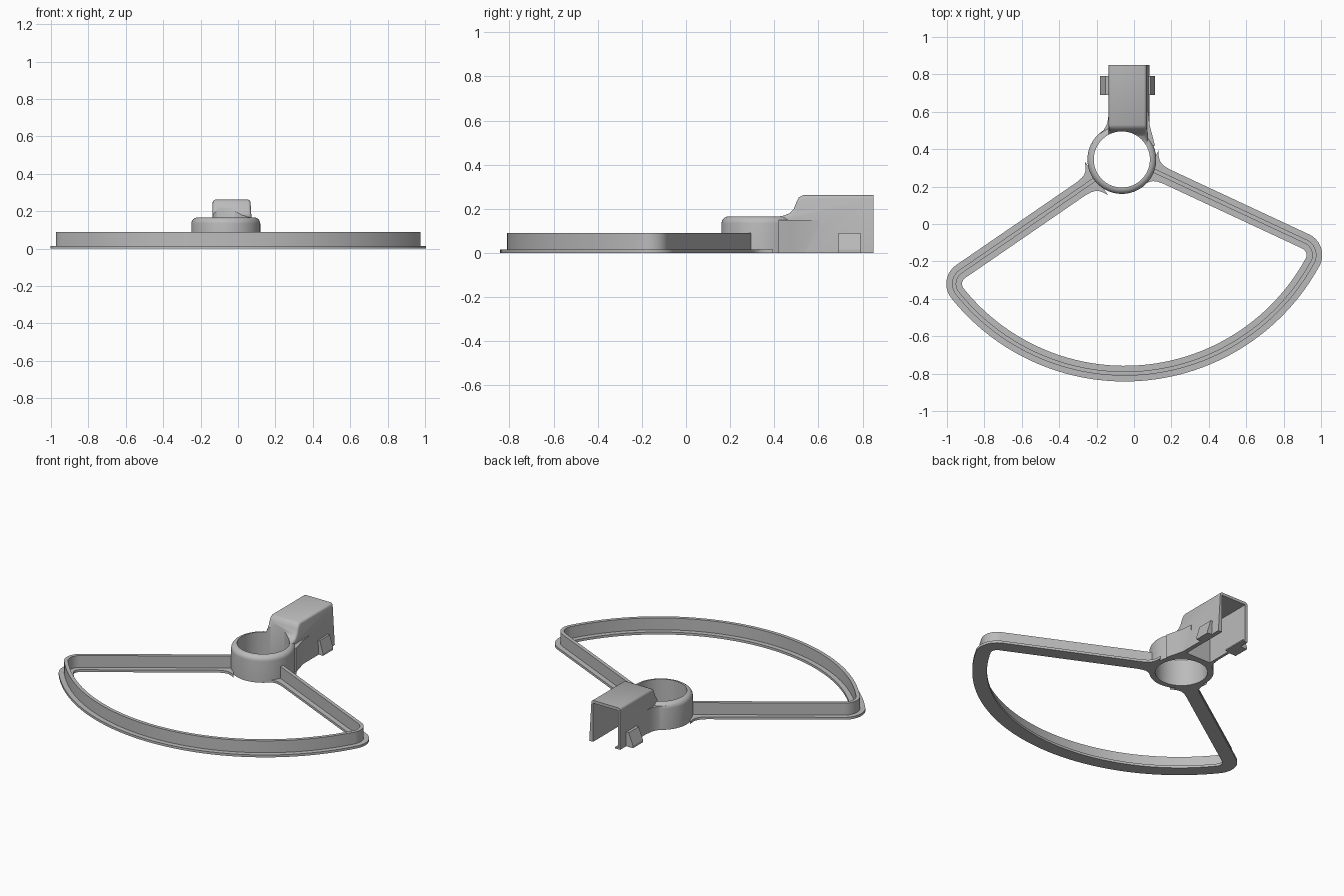
import bpy, bmesh
from math import sin, cos, pi, atan2, radians, sqrt
from mathutils import Vector

cube = bpy.data.objects.get("Cube")
if cube:
    bpy.data.objects.remove(cube, do_unlink=True)

grey = bpy.data.materials.new("plain_grey")
grey.use_nodes = True
grey.diffuse_color = (0.5, 0.5, 0.5, 1)
grey.node_tree.nodes["Principled BSDF"].inputs["Base Color"].default_value = (0.5, 0.5, 0.5, 1)


def finish(bm, name):
    bmesh.ops.recalc_face_normals(bm, faces=bm.faces[:])
    mesh = bpy.data.meshes.new(name)
    bm.to_mesh(mesh)
    bm.free()
    mesh.materials.append(grey)
    ob = bpy.data.objects.new(name, mesh)
    bpy.context.collection.objects.link(ob)
    return ob


def prism(name, points, offset):
    """Extrude a closed 3D outline along an offset vector."""
    bm = bmesh.new()
    face = bm.faces.new([bm.verts.new(p) for p in points])
    ext = bmesh.ops.extrude_face_region(bm, geom=[face])
    bmesh.ops.translate(bm, vec=offset, verts=[v for v in ext["geom"] if isinstance(v, bmesh.types.BMVert)])
    return finish(bm, name)


def box(name, lo, hi):
    outline = [(lo[0], lo[1], lo[2]), (hi[0], lo[1], lo[2]), (hi[0], hi[1], lo[2]), (lo[0], hi[1], lo[2])]
    return prism(name, outline, (0, 0, hi[2] - lo[2]))


def lathe(name, profile, centre, steps=72):
    """Solid of revolution; the profile runs from axis to axis."""
    bm = bmesh.new()
    rings = [[bm.verts.new((centre.x + r * cos(2 * pi * i / steps),
                            centre.y + r * sin(2 * pi * i / steps), z))
              for i in range(steps)] for r, z in profile]
    for a, b in zip(rings, rings[1:]):
        for i in range(steps):
            j = (i + 1) % steps
            bm.faces.new((a[i], a[j], b[j], b[i]))
    bm.faces.new(rings[0])
    bm.faces.new(rings[-1])
    return finish(bm, name)


def ribbon(name, path, widths, z0, z1):
    """Rectangular bar swept along a flat open path."""
    bm = bmesh.new()
    rows = []
    for i, (p, w) in enumerate(zip(path, widths)):
        t = (path[min(i + 1, len(path) - 1)] - path[max(i - 1, 0)]).normalized()
        n = Vector((-t.y, t.x)) * w
        rows.append([bm.verts.new((p.x + s * n.x, p.y + s * n.y, z))
                     for s, z in ((1, z0), (-1, z0), (-1, z1), (1, z1))])
    for a, b in zip(rows, rows[1:]):
        for k in range(4):
            m = (k + 1) % 4
            bm.faces.new((a[k], a[m], b[m], b[k]))
    bm.faces.new(rows[0])
    bm.faces.new(rows[-1])
    return finish(bm, name)


def smooth(ob, angle=35):
    bpy.ops.object.select_all(action="DESELECT")
    ob.select_set(True)
    bpy.context.view_layer.objects.active = ob
    bpy.ops.object.shade_smooth_by_angle(angle=radians(angle))


def combine(base, steps):
    """Apply boolean steps and remove the helper solids."""
    for other, operation in steps:
        other.hide_render = True
        mod = base.modifiers.new(operation, "BOOLEAN")
        mod.object, mod.operation, mod.solver = other, operation, "EXACT"
    bpy.context.view_layer.update()
    result = bpy.data.meshes.new_from_object(base.evaluated_get(bpy.context.evaluated_depsgraph_get()))
    base.modifiers.clear()
    base.data = result
    for other, _ in steps:
        bpy.data.objects.remove(other, do_unlink=True)


# Guard centreline: arm, corner, large arc, corner, arm
hub = Vector((-0.065, 0.345))
arc_centre, arc_r, corner_r = Vector((-0.05, 0.345)), 1.145, 0.08


def arm_and_corner(start, angle, inward):
    d = Vector((cos(angle), sin(angle)))
    n = Vector((-d.y, d.x)) * inward
    q = start + n * corner_r - arc_centre
    b = q.dot(d)
    t = -b + sqrt(b * b - q.length_squared + (arc_r - corner_r) ** 2)
    c = start + n * corner_r + d * t
    a0 = atan2(-n.y, -n.x)
    a1 = atan2(c.y - arc_centre.y, c.x - arc_centre.x)
    turn = (a1 - a0 + pi) % (2 * pi) - pi
    pts = [start + d * s for s in (0.165, 0.18, 0.195, 0.21, 0.23, 0.26, 0.3)]
    pts += [c + Vector((cos(a0 + turn * i / 14), sin(a0 + turn * i / 14))) * corner_r for i in range(15)]
    return pts, a1


right, a_right = arm_and_corner(Vector((-0.065, 0.365)), radians(-25), -1)
left, a_left = arm_and_corner(Vector((-0.065, 0.338)), radians(-145.5), 1)
sweep = (a_left - a_right + pi) % (2 * pi) - pi
arc = [arc_centre + arc_r * Vector((cos(a_right + sweep * i / 60), sin(a_right + sweep * i / 60)))
       for i in range(1, 60)]
path = right + arc + left[::-1]

# Flange flares where it meets the hub
flare = [0.11, 0.08, 0.062, 0.052, 0.046]
widths = flare + [0.042] * (len(path) - 2 * len(flare)) + flare[::-1]
smooth(ribbon("guard_flange", path, widths, 0, 0.015))
smooth(ribbon("guard_wall", path, [0.011] * len(path), 0.01, 0.09))

# Hub ring with rounded top edge
r_out, top, rnd = 0.184, 0.166, 0.032
curve = [(r_out - rnd + rnd * cos(i * pi / 12), top - rnd + rnd * sin(i * pi / 12)) for i in range(7)]
body = lathe("hub_and_socket", [(r_out, 0)] + curve, hub)

# Neck blending the hub into the socket
neck_plan = [(-0.225, 0.43), (-0.19, 0.475), (-0.16, 0.505), (-0.142, 0.54), (-0.134, 0.6),
             (0.077, 0.6), (0.083, 0.53), (0.095, 0.485), (0.112, 0.42)]
neck = prism("neck", [(x, y, 0) for x, y in neck_plan], (0, 0, 0.15))

# Socket with a swooping front and rounded shoulders
side = [(0.4, 0), (0.4, 0.165), (0.44, 0.169), (0.47, 0.18), (0.488, 0.2), (0.5, 0.23),
        (0.511, 0.252), (0.53, 0.262), (0.85, 0.262), (0.85, 0)]
socket = prism("socket", [(-0.135, y, z) for y, z in side], (0.217, 0, 0))
bm = bmesh.new()
bm.from_mesh(socket.data)
shoulders = [e for e in bm.edges if abs(e.verts[0].co.x - e.verts[1].co.x) < 0.001
             and min(v.co.z for v in e.verts) > 0.16]
bmesh.ops.bevel(bm, geom=shoulders, offset=0.014, segments=3, profile=0.5, affect="EDGES")
for v in bm.verts:
    if v.co.x > 0:
        v.co.x -= 0.06 * v.co.z
bm.to_mesh(socket.data)
bm.free()

hole = lathe("hole_cutter", [(0.15, -0.1), (0.15, 0.4)], hub)
channel = box("channel_cutter", (-0.118, 0.535, -0.1), (0.055, 0.95, 0.244))
combine(body, [(neck, "UNION"), (socket, "UNION"), (channel, "DIFFERENCE"), (hole, "DIFFERENCE")])
smooth(body)

# Wedge clips on both sides of the socket
for name, inner, outer in (("left_clip", 0.07, 0.112), ("right_clip", -0.128, -0.182)):
    rim = inner + (outer - inner) * 0.45
    prism(name, [(inner, 0.69, 0), (outer, 0.69, 0), (outer, 0.69, 0.015),
                 (rim, 0.69, 0.09), (inner, 0.69, 0.09)], (0, 0.1, 0))

# Small retaining lip under the socket wall
box("socket_lip", (-0.125, 0.7, 0), (-0.098, 0.85, 0.008))
